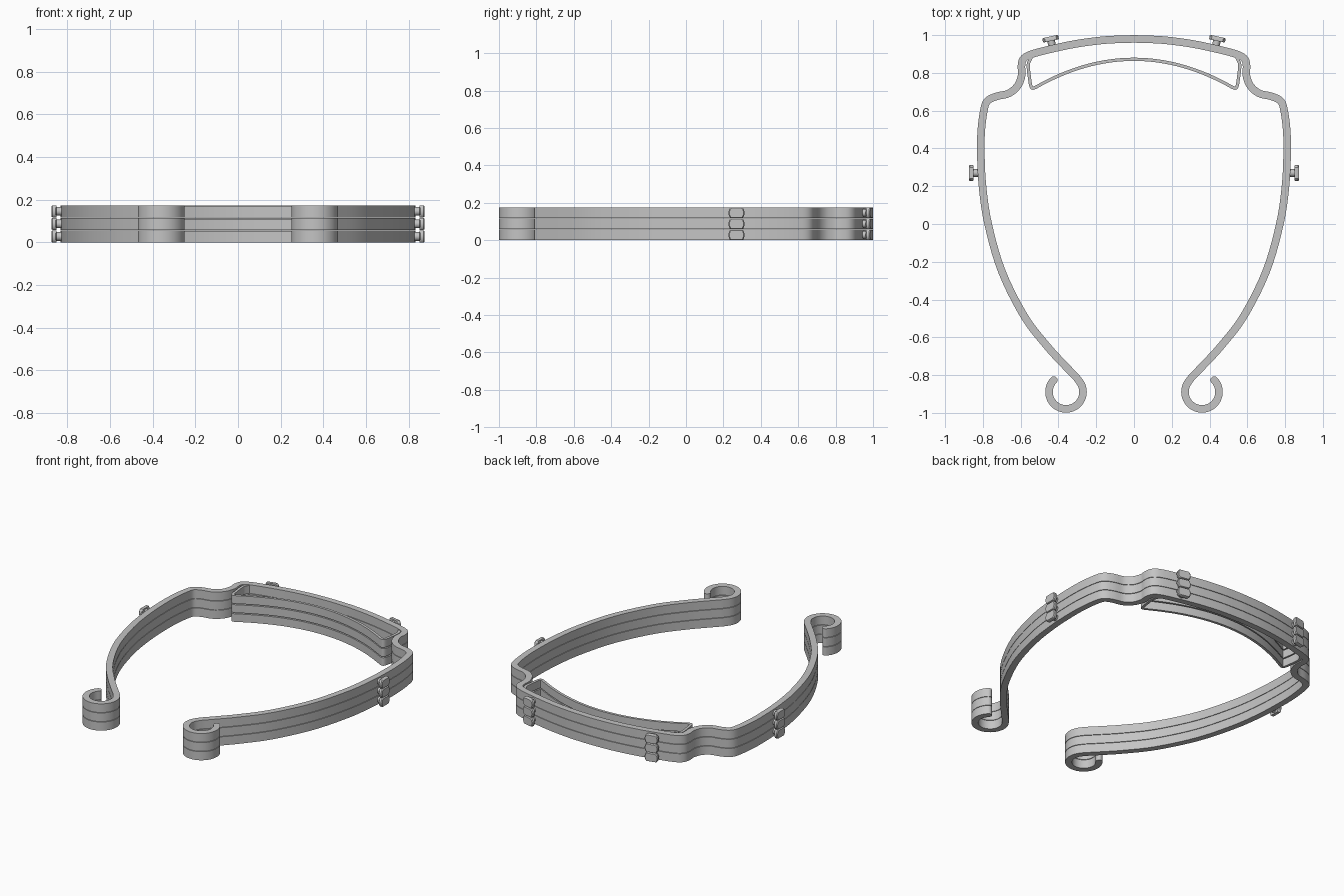
import bpy, bmesh, math
from mathutils import Vector, Matrix

cube = bpy.data.objects.get("Cube")
if cube:
    bpy.data.objects.remove(cube, do_unlink=True)

LAYERS, PITCH, HEIGHT = 3, 0.059, 0.056

grey = bpy.data.materials.new("plain grey")
grey.use_nodes = True
grey.diffuse_color = (0.55, 0.55, 0.55, 1)
grey.node_tree.nodes["Principled BSDF"].inputs["Base Color"].default_value = grey.diffuse_color


def finish(bm, name):
    bmesh.ops.recalc_face_normals(bm, faces=bm.faces)
    mesh = bpy.data.meshes.new(name)
    bm.to_mesh(mesh)
    bm.free()
    mesh.materials.append(grey)
    obj = bpy.data.objects.new(name, mesh)
    bpy.context.collection.objects.link(obj)
    bpy.ops.object.select_all(action='DESELECT')
    obj.select_set(True)
    bpy.context.view_layer.objects.active = obj
    bpy.ops.object.shade_smooth_by_angle(angle=math.radians(35))
    return obj


def smooth_path(points, steps=5):
    """Catmull-Rom curve through the points."""
    p = [Vector(q) for q in points]
    p = [2 * p[0] - p[1]] + p + [2 * p[-1] - p[-2]]
    path = []
    for a, b, c, d in zip(p, p[1:], p[2:], p[3:]):
        for i in range(steps):
            t = i / steps
            path.append(0.5 * (2 * b + (c - a) * t + (2 * a - 5 * b + 4 * c - d) * t * t
                               + (3 * b - a - 3 * c + d) * t ** 3))
    return path + [p[-2]]


def mirrored(half):
    """Complete a half path that starts on the centre plane."""
    return [Vector((-p.x, p.y)) for p in reversed(half[1:])] + half


def ribbon(name, path, width, z, height):
    """Upright strip of constant width with rounded ends."""
    r = width / 2
    tangents = [(path[min(i + 1, len(path) - 1)] - path[max(i - 1, 0)]).normalized()
                for i in range(len(path))]
    stations = [(p, t, r) for p, t in zip(path, tangents)]
    for i in range(1, 6):
        a = math.radians(16 * i)
        off, w = r * math.sin(a), r * math.cos(a)
        stations.insert(0, (path[0] - tangents[0] * off, tangents[0], w))
        stations.append((path[-1] + tangents[-1] * off, tangents[-1], w))
    bm = bmesh.new()
    rows = []
    for p, t, w in stations:
        n = Vector((-t.y, t.x)) * w
        rows.append([bm.verts.new((*(p + n), z)), bm.verts.new((*(p - n), z))])
    for a, b in zip(rows, rows[1:]):
        bm.faces.new((a[0], a[1], b[1], b[0]))
    top = bmesh.ops.extrude_face_region(bm, geom=bm.faces[:])["geom"]
    bmesh.ops.translate(bm, vec=(0, 0, height),
                        verts=[v for v in top if isinstance(v, bmesh.types.BMVert)])
    return finish(bm, name)


def knob(name, base, direction, z):
    """Short stem with a flat-sided round head, pointing out from the band."""
    bm = bmesh.new()
    d = Vector((*direction, 0)).normalized()
    side = Vector((-d.y, d.x, 0))
    frame = Matrix((side, Vector((0, 0, 1)), d)).transposed().to_4x4()
    frame.translation = (*base, z)
    # (radius, distance along the axis) rings; height is clipped to the layer
    profile = [(0.02, 0), (0.02, 0.032), (0.039, 0.032), (0.043, 0.037),
               (0.043, 0.051), (0.038, 0.056)]
    rings = []
    for r, h in profile:
        limit = min(r, HEIGHT / 2 - (0.003 if h > 0.055 else 0))
        ring = []
        for i in range(32):
            a = math.tau * i / 32
            y = max(-limit, min(limit, r * math.sin(a)))
            ring.append(bm.verts.new(frame @ Vector((r * math.cos(a), y, h))))
        rings.append(ring)
    for a, b in zip(rings, rings[1:]):
        for i in range(32):
            j = (i + 1) % 32
            bm.faces.new((a[i], a[j], b[j], b[i]))
    bm.faces.new(rings[0])
    bm.faces.new(rings[-1])
    return finish(bm, name)


# Headband outline: brow arc, stepped shoulder, long side arm, curled hook
half_band = smooth_path([
    (0, 0.98), (0.15, 0.974), (0.3, 0.955), (0.44, 0.926), (0.545, 0.898),
    (0.586, 0.873), (0.596, 0.835), (0.594, 0.79), (0.615, 0.733), (0.662, 0.692),
    (0.73, 0.675), (0.777, 0.65), (0.795, 0.6), (0.808, 0.5), (0.811, 0.38),
    (0.802, 0.2), (0.772, 0), (0.7, -0.25), (0.58, -0.49), (0.46, -0.647),
    (0.37, -0.745), (0.305, -0.812)])
half_band += [Vector((0.36 + 0.09 * math.cos(a), -0.889 + 0.09 * math.sin(a)))
              for a in (math.radians(140 + 8 * i) for i in range(34))]
band_path = mirrored(half_band)

# Thin inner brow frame: shallow arc with ends that return to the band
half_frame = [Vector((0.52 * i / 16, 0.872 - 0.148 * (i / 16) ** 2)) for i in range(16)]
half_frame += smooth_path([(0.52, 0.724), (0.538, 0.719), (0.547, 0.735), (0.554, 0.78),
                           (0.56, 0.84), (0.55, 0.87), (0.535, 0.895)], 4)
frame_path = mirrored(half_frame)

# Three stacked copies
for n in range(LAYERS):
    z = n * PITCH
    mid = z + HEIGHT / 2
    ribbon(f"headband_{n + 1}", band_path, 0.04, z, HEIGHT)
    ribbon(f"inner_brow_frame_{n + 1}", frame_path, 0.017, z, HEIGHT - 0.004)
    for s, label in ((1, "left"), (-1, "right")):
        knob(f"{label}_side_knob_{n + 1}", (s * 0.818, 0.27), (s, 0), mid)
        knob(f"{label}_front_knob_{n + 1}", (s * 0.432, 0.938), (s * 0.22, 1), mid)
